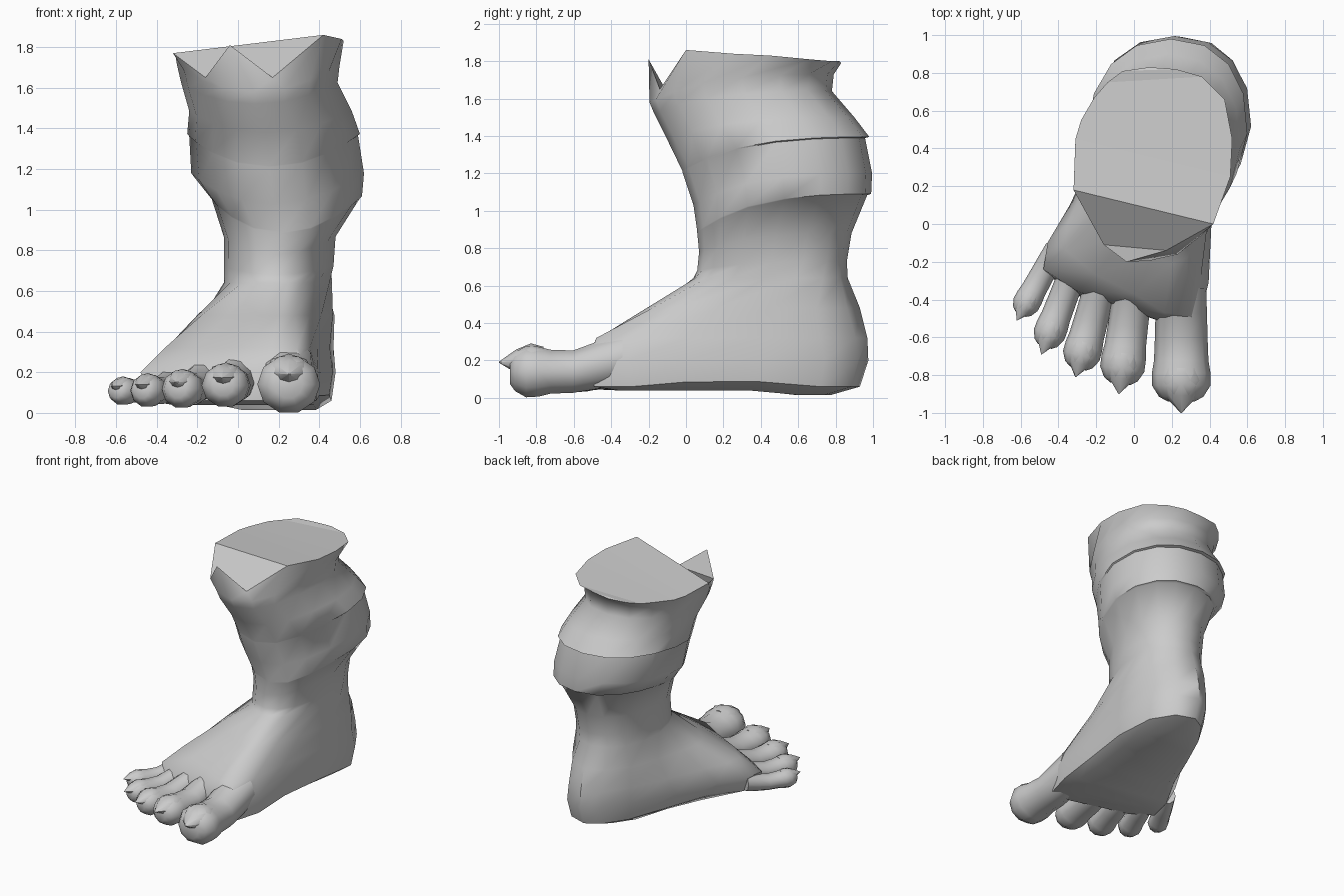
import bpy
import math
from mathutils import Vector

cube = bpy.data.objects.get("Cube")
if cube:
    bpy.data.objects.remove(cube, do_unlink=True)

N = 16  # points around the leg and foot

skin = bpy.data.materials.new("grey_skin")
skin.use_nodes = True
GREY = (0.6, 0.6, 0.6, 1)
skin.diffuse_color = GREY
skin.node_tree.nodes["Principled BSDF"].inputs["Base Color"].default_value = GREY


def loft(name, rings, angle):
    """Skin a stack of closed rings; both ends are closed with strips across."""
    n = len(rings[0])
    verts = [p for ring in rings for p in ring]
    faces = []
    for r in range(len(rings) - 1):
        for k in range(n):
            a, b = r * n + k, r * n + (k + 1) % n
            faces.append((a, b, b + n, a + n))
    for start, flip in ((0, True), ((len(rings) - 1) * n, False)):
        for k in range(n // 2):
            strip = [k, k + 1, n - k - 1, (n - k) % n]
            strip = [start + i for i in dict.fromkeys(strip)]
            faces.append(strip[::-1] if flip else strip)
    mesh = bpy.data.meshes.new(name)
    mesh.from_pydata(verts, [], faces)
    mesh.materials.append(skin)
    obj = bpy.data.objects.new(name, mesh)
    bpy.context.collection.objects.link(obj)
    bpy.ops.object.select_all(action="DESELECT")
    obj.select_set(True)
    bpy.context.view_layer.objects.active = obj
    bpy.ops.object.shade_smooth_by_angle(angle=math.radians(angle))
    return obj


def foot_ring(z, outline):
    """Closed smooth outline through eight points, doubled to sixteen."""
    pts = [Vector((x, y, z)) for x, y in outline]
    m = len(pts)
    ring = []
    for i in range(m):
        before, here, after, far = (pts[(i + d) % m] for d in (-1, 0, 1, 2))
        ring += [here, (here + after) * 0.5625 - (before + far) * 0.0625]
    return ring


def squarish(v):
    """Push a sine or cosine outwards for a fuller oval."""
    return math.copysign(abs(v) ** 0.9, v)


def leg_ring(z, x0, x1, y0, y1, drop, inset=0.0):
    """Oval level that sinks by drop at the front and can be inset at the back."""
    cx, cy = (x0 + x1) / 2, (y0 + y1) / 2
    ring = []
    for k in range(N):
        a = math.tau * k / N
        front = (1 + math.cos(a)) / 2
        scale = 1 - inset * (1 - front)
        # The shin is narrower than the calf
        taper = 1 - 0.12 * max(0, math.cos(a))
        dy = -squarish(math.cos(a)) * (y1 - y0) / 2 * scale
        dx = squarish(math.sin(a)) * (x1 - x0) / 2 * scale * taper + 0.04 * dy
        ring.append(Vector((cx + dx, cy + dy, z - drop * front ** 3)))
    return ring


# Foot outlines: front, inner front, inner side, heel, outer side, outer front
foot_levels = [
    (0.06, [(-.05, -.45), (.33, -.49), (.4, 0), (.46, .72), (.22, .93), (0, .7), (-.28, .1), (-.43, -.29)]),
    (0.2, [(-.05, -.44), (.34, -.52), (.41, 0), (.48, .74), (.22, .975), (-.03, .72), (-.34, .1), (-.48, -.24)]),
    (0.32, [(0, -.37), (.29, -.48), (.39, 0), (.47, .72), (.22, .97), (-.03, .72), (-.27, .18), (-.36, -.14)]),
    (0.48, [(.1, -.17), (.28, -.18), (.41, .17), (.475, .7), (.22, .93), (-.03, .72), (-.17, .28), (-.18, .05)]),
    (0.64, [(.17, .04), (.32, .11), (.45, .42), (.43, .73), (.2, .865), (0, .73), (-.07, .43), (.02, .14)]),
]
rings = [foot_ring(z, outline) for z, outline in foot_levels]

# Raised arch along the sole edge, and a slightly domed sole
middle = sum(rings[0], Vector()) / N
sole = [middle.lerp(p, 0.8) for p in rings[0]]
for p in rings[0]:
    p.z += 0.05 * max(0, 1 - abs(p.y - 0.2) / 0.4)
for p in sole:
    p.z = 0.015 if p.y > 0.4 else 0.04
rings.insert(0, sole)

# Leg levels: height, x range, y range, front drop, overlapping fold below
leg_levels = [
    (0.73, -.07, .47, .06, .86, .05, False),
    (0.88, -.07, .48, .07, .885, .1, False),
    (1.09, -.14, .61, .06, .99, .2, True),
    (1.2, -.23, .62, .04, .995, .17, False),
    (1.395, -.25, .6, -.02, .98, .18, True),
    (1.5, -.24, .56, -.1, .9, .12, False),
    (1.64, -.28, .49, -.17, .78, .12, False),
    (1.73, -.3, .5, -.195, .79, .15, False),
]
for *level, fold in leg_levels:
    if fold:
        under = leg_ring(*level, inset=0.045)
        rings.append([p - Vector((0, 0, 0.006)) for p in under])
    rings.append(leg_ring(*level))

# Cut rim with a torn point at the front
rim = [
    (-.04, -.2, 1.81), (.17, -.14, 1.65), (.42, 0, 1.86), (.51, .25, 1.84),
    (.52, .45, 1.83), (.48, .66, 1.81), (.36, .78, 1.8), (.22, .82, 1.8),
    (.08, .83, 1.79), (-.06, .81, 1.79), (-.14, .75, 1.78), (-.21, .67, 1.78),
    (-.28, .55, 1.77), (-.31, .45, 1.77), (-.32, .18, 1.77), (-.16, -.11, 1.65),
]
rings.append([Vector(p) for p in rim])
body = loft("foot_and_leg", rings, 50)

# Keep the cut rim and the sole crisp
last = len(body.data.vertices) - N
for edge in body.data.edges:
    low, high = sorted(edge.vertices)
    if low >= last or N <= low and high < 2 * N:
        edge.use_edge_sharp = True


def toe_ring(base, tip, t, half_width, z_mid, half_height, sides=10):
    """Oval across the toe direction at fraction t of its length."""
    along = (tip - base).normalized()
    side = Vector((-along.y, along.x, 0))
    centre = base.lerp(tip, t)
    centre.z = z_mid
    ring = []
    for k in range(sides):
        a = math.tau * k / sides
        ring.append(centre + side * math.cos(a) * half_width
                    + Vector((0, 0, math.sin(a) * half_height)))
    return ring


# Toe and claw sections: fraction of length, width, rise, height
toe_profile = [(0, .85, .55, 1), (.2, .88, .25, .95), (.4, .9, 0, .85), (.58, .93, 0, .88),
               (.68, 1, 0, 1), (.78, 1, 0, 1.03), (.87, .76, 0, .78), (.91, .45, 0, .5)]
claw_profile = [(.64, .62, .5, .45), (.74, .78, .42, .66), (.86, .58, .4, .45), (1, .02, .36, .02)]
# Toes: base, tip, half width, bottom, top
toes = {
    "big_toe": ((.25, -.34), (.25, -1), .155, 0, .28),
    "second_toe": ((0, -.3), (-.08, -.9), .118, .03, .24),
    "third_toe": ((-.17, -.3), (-.31, -.81), .1, .025, .21),
    "fourth_toe": ((-.31, -.22), (-.49, -.69), .085, .03, .19),
    "little_toe": ((-.41, -.13), (-.62, -.51), .072, .04, .175),
}
for name, (base, tip, width, low, high) in toes.items():
    base, tip = Vector((*base, 0)), Vector((*tip, 0))
    mid, half = (low + high) / 2, (high - low) / 2
    for part, profile, sides in ((name, toe_profile, 10), (name + "_claw", claw_profile, 8)):
        loft(part, [toe_ring(base, tip, t, width * w, mid + half * up, half * h, sides)
                    for t, w, up, h in profile], 50)
